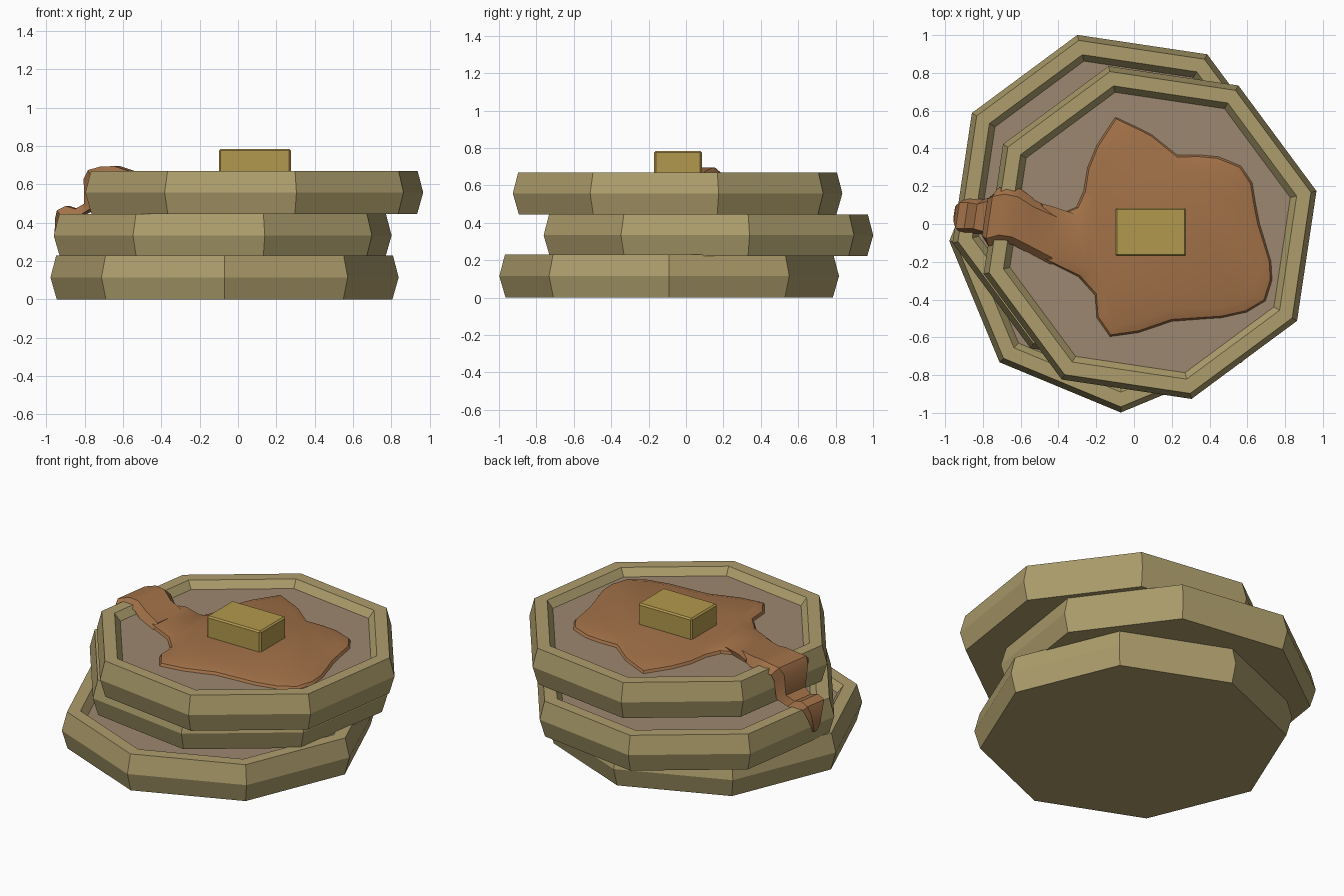
import bpy, bmesh, math
from mathutils import Vector

if "Cube" in bpy.data.objects:
    bpy.data.objects.remove(bpy.data.objects["Cube"])


def material(name, rgb):
    m = bpy.data.materials.new(name)
    m.diffuse_color = (*rgb, 1)
    m.use_nodes = True
    m.node_tree.nodes["Principled BSDF"].inputs["Base Color"].default_value = m.diffuse_color
    return m


CRUST = material("golden_crust", (0.42, 0.34, 0.15))
CENTRE = material("browned_centre", (0.335, 0.245, 0.16))
SYRUP = material("syrup_brown", (0.36, 0.165, 0.065))
BUTTER = material("butter_yellow", (0.45, 0.315, 0.075))


def finish(name, bm, mats, smooth=False):
    bmesh.ops.recalc_face_normals(bm, faces=bm.faces)
    me = bpy.data.meshes.new(name)
    bm.to_mesh(me)
    bm.free()
    for m in mats:
        me.materials.append(m)
    ob = bpy.data.objects.new(name, me)
    bpy.context.collection.objects.link(ob)
    if smooth:
        bpy.ops.object.select_all(action='DESELECT')
        ob.select_set(True)
        bpy.context.view_layer.objects.active = ob
        bpy.ops.object.shade_smooth_by_angle(angle=math.radians(35))
    return ob


def loft(bm, rings):
    """Join closed rings of points and cap both ends; returns the end cap."""
    vs = [[bm.verts.new(p) for p in r] for r in rings]
    n = len(vs[0])
    for a, b in zip(vs, vs[1:]):
        for i in range(n):
            j = (i + 1) % n
            bm.faces.new((a[i], a[j], b[j], b[i]))
    bm.faces.new(vs[0][::-1])
    return bm.faces.new(vs[-1])


# Eight-sided pancakes with a raised rim and a recessed centre
def pancake(name, cx, cy, z0, z1, phase):
    profile = [(0.875, z0), (0.908, (z0 + z1) / 2), (0.878, z1),
               (0.80, z1), (0.765, z1 - 0.045)]
    rings = []
    for r, z in profile:
        angles = [math.radians(phase + 45 * k) for k in range(8)]
        rings.append([(cx + r * math.cos(a), cy + r * math.sin(a), z) for a in angles])
    bm = bmesh.new()
    loft(bm, rings).material_index = 1
    finish(name, bm, [CRUST, CENTRE])


pancake("bottom_pancake", -0.07, -0.09, 0.0, 0.23, 0)
pancake("middle_pancake", -0.08, 0.12, 0.222, 0.445, 14)
pancake("top_pancake", 0.085, -0.045, 0.445, 0.67, 14)

# Syrup puddle in the top recess, with a sloping edge
outline = [(-0.50, 0.11), (-0.37, 0.065), (-0.31, 0.09), (-0.27, 0.18), (-0.25, 0.30),
           (-0.20, 0.42), (-0.10, 0.57), (0.03, 0.51), (0.09, 0.48), (0.23, 0.37),
           (0.35, 0.37), (0.45, 0.36), (0.57, 0.31), (0.63, 0.22), (0.65, 0.10),
           (0.67, 0.0), (0.73, -0.20), (0.735, -0.30), (0.70, -0.41), (0.60, -0.47),
           (0.47, -0.50), (0.20, -0.52), (0.02, -0.58), (-0.13, -0.60), (-0.20, -0.50),
           (-0.21, -0.38), (-0.30, -0.28), (-0.48, -0.19)]


def puddle_ring(shrink, z):
    mid = Vector((0.15, -0.05))
    ring = []
    for p in outline:
        q = Vector(p)
        q += (mid - q).normalized() * shrink
        ring.append((q.x, q.y, z))
    return ring


bm = bmesh.new()
loft(bm, [puddle_ring(0, 0.618), puddle_ring(0.015, 0.640), puddle_ring(0.07, 0.655)])
finish("syrup_puddle", bm, [SYRUP], True)

# Syrup stream over the rim and down: outer x, outer z, inner x, inner z, y from, y to
stations = [(-0.40, 0.654, -0.40, 0.620, -0.22, 0.075),
            (-0.54, 0.668, -0.54, 0.620, -0.15, 0.13),
            (-0.63, 0.695, -0.62, 0.650, -0.11, 0.185),
            (-0.70, 0.694, -0.70, 0.655, -0.10, 0.20),
            (-0.765, 0.675, -0.745, 0.640, -0.12, 0.19),
            (-0.79, 0.630, -0.75, 0.600, -0.10, 0.17),
            (-0.79, 0.500, -0.75, 0.475, -0.07, 0.15),
            (-0.84, 0.472, -0.81, 0.440, -0.05, 0.13),
            (-0.89, 0.488, -0.88, 0.435, -0.05, 0.14),
            (-0.935, 0.465, -0.90, 0.420, -0.05, 0.14),
            (-0.95, 0.420, -0.91, 0.400, -0.01, 0.12),
            (-0.955, 0.340, -0.92, 0.340, 0.02, 0.10),
            (-0.945, 0.295, -0.925, 0.295, 0.05, 0.07)]
rings = []
for ox, oz, ix, iz, y0, y1 in stations:
    e = (y1 - y0) * 0.14
    section = [(ix, y0, iz), (ox, y0 + e, oz), (ox, y1 - e, oz), (ix, y1, iz)]
    # follow the slant of the rim
    rings.append([(x + 0.15 * (y - 0.04), y, z) for x, y, z in section])
bm = bmesh.new()
loft(bm, rings)
finish("syrup_stream", bm, [SYRUP], True)

# Butter pat with softened edges
bm = bmesh.new()
bmesh.ops.create_cube(bm, size=1)
for v in bm.verts:
    v.co = Vector((0.088 + v.co.x * 0.375, -0.043 + v.co.y * 0.255, 0.705 + v.co.z * 0.16))
bmesh.ops.bevel(bm, geom=bm.edges[:], offset=0.009, segments=1, affect='EDGES')
finish("butter_pat", bm, [BUTTER])
